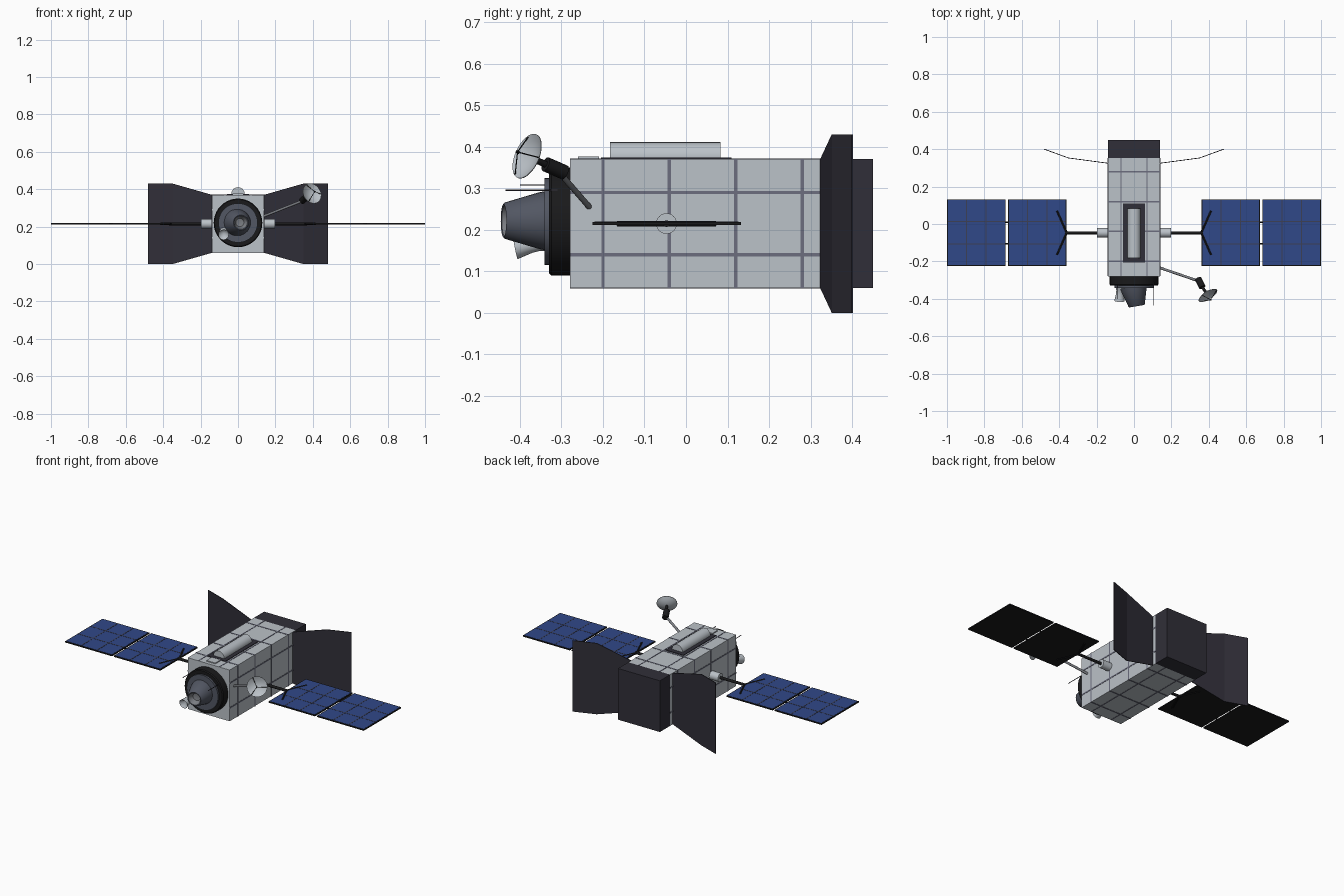
import bpy, bmesh, math
from mathutils import Vector

if "Cube" in bpy.data.objects:
    bpy.data.objects.remove(bpy.data.objects["Cube"])


def material(name, r, g, b):
    m = bpy.data.materials.new(name)
    m.use_nodes = True
    m.diffuse_color = (r, g, b, 1)
    m.node_tree.nodes["Principled BSDF"].inputs["Base Color"].default_value = (r, g, b, 1)
    return m


LIGHT = material("light_grey", 0.50, 0.54, 0.58)
SEAM = material("seam_grey", 0.15, 0.155, 0.21)
DARK = material("dark_shield", 0.03, 0.028, 0.04)
SLATE = material("slate", 0.085, 0.095, 0.125)
BLACK = material("black", 0.01, 0.01, 0.011)
BLUE = material("cell_blue", 0.03, 0.065, 0.25)
LINE = material("cell_line", 0.045, 0.05, 0.09)
STEEL = material("steel", 0.2, 0.21, 0.23)


def finish(name, bm, mat, smooth=False):
    bmesh.ops.recalc_face_normals(bm, faces=bm.faces)
    mesh = bpy.data.meshes.new(name)
    bm.to_mesh(mesh)
    bm.free()
    mesh.materials.append(mat)
    ob = bpy.data.objects.new(name, mesh)
    bpy.context.collection.objects.link(ob)
    if smooth:
        bpy.ops.object.select_all(action="DESELECT")
        ob.select_set(True)
        bpy.context.view_layer.objects.active = ob
        bpy.ops.object.shade_smooth_by_angle(angle=math.radians(35))
    return ob


def box(name, mat, xs, ys, zs):
    """Box from its limits along each axis."""
    bm = bmesh.new()
    bmesh.ops.create_cube(bm, size=1)
    for v in bm.verts:
        v.co = [(lo + hi) / 2 + c * (hi - lo) for c, (lo, hi) in zip(v.co, (xs, ys, zs))]
    return finish(name, bm, mat)


def lathe(name, mat, origin, axis, profile, sides=32):
    """Revolve (radius, distance) pairs around an axis."""
    bm = bmesh.new()
    turn = Vector((0, 0, 1)).rotation_difference(Vector(axis))
    rings = []
    for r, h in profile:
        ring = []
        for i in range(sides if r else 1):
            a = math.tau * i / sides
            p = Vector((r * math.cos(a), r * math.sin(a), h))
            ring.append(bm.verts.new(Vector(origin) + turn @ p))
        rings.append(ring)
    for a, b in zip(rings, rings[1:]):
        for i in range(sides):
            j = (i + 1) % sides
            if len(a) == 1:
                bm.faces.new((a[0], b[i], b[j]))
            elif len(b) == 1:
                bm.faces.new((a[i], b[0], a[j]))
            else:
                bm.faces.new((a[i], a[j], b[j], b[i]))
    return finish(name, bm, mat, True)


def rod(name, mat, start, end, r1, r2=None, sides=16):
    axis = Vector(end) - Vector(start)
    r2 = r1 if r2 is None else r2
    return lathe(name, mat, start, axis, [(0, 0), (r1, 0), (r2, axis.length), (0, axis.length)], sides)


# Main body, its blanket seams and the aft shield block
W, Z0, Z1, MID, E = 0.14, 0.06, 0.37, 0.215, 0.0015
box("body", LIGHT, (-W, W), (-0.28, 0.352), (Z0, Z1))
box("aft_block", DARK, (-W, W), (0.352, 0.45), (Z0, Z1))
for y in (-0.20, -0.04, 0.12, 0.28):
    box("cross_seam", SEAM, (-W - E, W + E), (y - 0.004, y + 0.004), (Z0 - E, Z1 + E))
for z in (0.14, 0.29):
    box("side_seam", SEAM, (-W - E, W + E), (-0.279, 0.352), (z - 0.004, z + 0.004))
for x in (-0.07, 0.07):
    box("long_seam", SEAM, (x - 0.003, x + 0.003), (-0.279, 0.352), (Z0 - E, Z1 + E))

# Roof instruments
box("roof_plate", DARK, (-0.06, 0.06), (-0.205, 0.11), (Z1, Z1 + 0.004))
box("roof_hatch", LIGHT, (-0.03, 0.03), (-0.26, -0.21), (Z1, Z1 + 0.006))
rod("roof_cylinder", LIGHT, (0, -0.183, 0.375), (0, 0.083, 0.375), 0.036, sides=24)

# Front ring, engine nozzle, small nozzle and antennas
FRONT = (0, -1, 0)
lathe("front_ring", BLACK, (0, -0.28, 0.22), FRONT,
      [(0, 0), (0.13, 0), (0.13, 0.044), (0.125, 0.05), (0, 0.05)], 40)
rod("front_disc", SLATE, (0, -0.33, 0.22), (0, -0.341, 0.22), 0.105, sides=40)
AXIS = (0.17, -1, 0)
lathe("main_nozzle", SLATE, (-0.003, -0.335, 0.222), AXIS,
      [(0.072, 0), (0.068, 0.02), (0.044, 0.102), (0.04, 0.106), (0.036, 0.104)])
lathe("nozzle_throat", STEEL, (-0.003, -0.335, 0.222), AXIS, [(0.037, 0.104), (0.022, 0.075), (0, 0.07)])
lathe("small_nozzle", LIGHT, (-0.075, -0.335, 0.172), (-0.03, -1, -0.2),
      [(0.024, 0), (0.019, 0.02), (0.02, 0.04), (0.028, 0.078), (0.024, 0.076), (0, 0.04)], 24)
rod("long_antenna", DARK, (0.105, -0.31, 0.295), (0.105, -0.435, 0.295), 0.002, sides=6)
rod("short_antenna", DARK, (-0.09, -0.31, 0.308), (-0.09, -0.4, 0.308), 0.002, sides=6)

for s, side in ((1, "left"), (-1, "right")):
    # Folded shield wings at the back
    bm = bmesh.new()
    folds = []
    for x, y, lo, hi in ((W, 0.325, Z0, Z1), (0.35, 0.353, 0, 0.43), (0.48, 0.40, 0, 0.43)):
        folds.append([bm.verts.new((s * x, y, z)) for z in (lo, hi)])
    for a, b in zip(folds, folds[1:]):
        bm.faces.new((a[0], b[0], b[1], a[1]))
    wing = finish(side + "_shield_wing", bm, DARK)
    thick = wing.modifiers.new("thickness", "SOLIDIFY")
    thick.thickness = 0.004
    thick.offset = 0

    # Panel hub, boom and yoke
    Y = -0.047
    rod(side + "_hub", LIGHT, (s * W, Y, MID), (s * 0.198, Y, MID), 0.025, sides=24)
    rod(side + "_boom", BLACK, (s * 0.198, Y, MID), (s * 0.37, Y, MID), 0.008)
    for dy in (-0.118, 0.118):
        rod(side + "_yoke", BLACK, (s * 0.36, Y, MID), (s * 0.412, Y + dy, MID), 0.007, sides=8)
    for y in (-0.105, 0.01):
        rod(side + "_hinge", BLACK, (s * 0.67, y, MID), (s * 0.69, y, MID), 0.004, sides=8)

    # Solar panels: black frame, blue cell sheet, raised grid lines
    y0, y1, top = -0.225, 0.132, 0.2185
    for x0, x1 in ((0.362, 0.673), (0.686, 1.0)):
        def span(a, b):
            return sorted((s * a, s * b))
        box(side + "_panel", BLACK, span(x0, x1), (y0, y1), (0.2115, top))
        m = 0.005
        box(side + "_cells", BLUE, span(x0 + m, x1 - m), (y0 + m, y1 - m), (top - 0.001, top + 0.0008))
        for k in (1, 2):
            x = x0 + (x1 - x0) * k / 3
            y = y0 + (y1 - y0) * k / 3
            zs = (top, top + 0.0016)
            box(side + "_cell_line", LINE, span(x - 0.003, x + 0.003), (y0 + m, y1 - m), zs)
            box(side + "_cell_line", LINE, span(x0 + m, x1 - m), (y - 0.003, y + 0.003), zs)

# Dish antenna on its arm
rod("dish_arm", STEEL, (0.135, -0.233, 0.255), (0.345, -0.305, 0.338), 0.007)
rod("dish_joint", BLACK, (0.343, -0.292, 0.338), (0.366, -0.338, 0.358), 0.018)
AIM = Vector((0.5, -0.8, 0.35)).normalized()
C = Vector((0.385, -0.366, 0.37))
rod("dish_stem", BLACK, (0.36, -0.33, 0.354), C, 0.008)
bowl = [(0.057 * t, 0.02 * t * t) for t in (0, 0.25, 0.5, 0.75, 1)]
lathe("dish_bowl", LIGHT, C, AIM, bowl + [(r, h + 0.002) for r, h in reversed(bowl)], 32)
focus = C + AIM * 0.05
turn = Vector((0, 0, 1)).rotation_difference(AIM)
for i in range(3):
    a = math.tau * i / 3 + 0.5
    rim = C + turn @ Vector((0.055 * math.cos(a), 0.055 * math.sin(a), 0.02))
    rod("dish_strut", BLACK, rim, focus, 0.0015, sides=6)
rod("dish_feed", BLACK, focus - AIM * 0.004, focus + AIM * 0.003, 0.004, sides=8)
